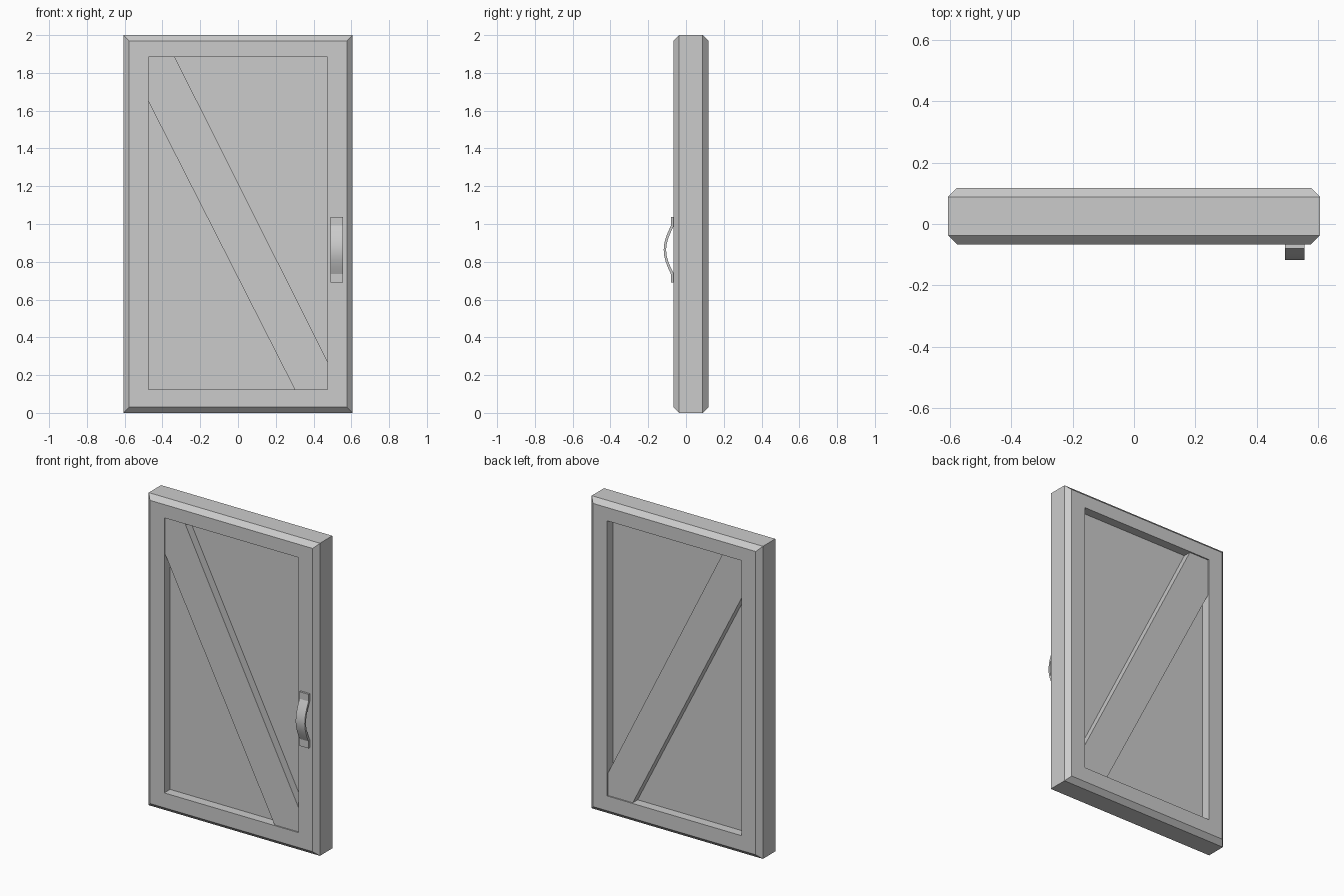
import bpy
import bmesh
import math

cube = bpy.data.objects.get("Cube")
if cube:
    bpy.data.objects.remove(cube, do_unlink=True)

grey = bpy.data.materials.new("plain_grey")
grey.use_nodes = True
grey.diffuse_color = (0.6, 0.6, 0.6, 1)
grey.node_tree.nodes["Principled BSDF"].inputs["Base Color"].default_value = (0.6, 0.6, 0.6, 1)


def finish(name, bm):
    bmesh.ops.recalc_face_normals(bm, faces=bm.faces[:])
    mesh = bpy.data.meshes.new(name)
    bm.to_mesh(mesh)
    bm.free()
    mesh.materials.append(grey)
    obj = bpy.data.objects.new(name, mesh)
    bpy.context.collection.objects.link(obj)
    return obj


def bridge(bm, a, b):
    """Join two closed rings of vertices with quads."""
    for i in range(len(a)):
        j = (i + 1) % len(a)
        bm.faces.new((a[i], a[j], b[j], b[i]))


def prism(name, outline, start, end, place):
    """Extrude a 2D outline; place(u, v, depth) gives the 3D point."""
    bm = bmesh.new()
    rings = [[bm.verts.new(place(u, v, d)) for u, v in outline] for d in (start, end)]
    bridge(bm, *rings)
    for ring in rings:
        bm.faces.new(ring)
    return finish(name, bm)


def facing_front(x, z, y):
    return (x, y, z)


HALF_W, HEIGHT = 0.606, 2.0
FRONT, BACK, CHAMFER = -0.067, 0.118, 0.03
IN_X, IN_LOW, IN_HIGH = 0.475, 0.125, 1.885

# Frame: one chamfered section carried around the rectangle
bm = bmesh.new()


def rect(y, half, low, high):
    return [bm.verts.new((x, y, z)) for x, z in
            ((-half, low), (half, low), (half, high), (-half, high))]


rings = [rect(FRONT, IN_X, IN_LOW, IN_HIGH)]
for y, c in ((FRONT, CHAMFER), (FRONT + CHAMFER, 0), (BACK - CHAMFER, 0), (BACK, CHAMFER)):
    rings.append(rect(y, HALF_W - c, c, HEIGHT - c))
rings.append(rect(BACK, IN_X, IN_LOW, IN_HIGH))
for i, ring in enumerate(rings):
    bridge(bm, ring, rings[(i + 1) % len(rings)])
finish("door_frame", bm)

# Recessed panel
prism("door_panel", [(-IN_X, IN_LOW), (IN_X, IN_LOW), (IN_X, IN_HIGH), (-IN_X, IN_HIGH)],
      -0.008, 0.06, facing_front)

# Diagonal brace, cut to fit the opening on both sides
prism("diagonal_brace",
      [(-IN_X, IN_HIGH), (-IN_X, 1.65), (0.3, IN_LOW), (IN_X, IN_LOW),
       (IN_X, 0.27), (-0.335, IN_HIGH)],
      FRONT + 0.008, BACK - 0.008, facing_front)

# Bowed strap handle with a flat tab at each end
MID, STEPS, T = 0.863, 16, 0.013
outer = [(FRONT - T, MID - 0.173)]
inner = [(FRONT, MID - 0.173)]
for i in range(STEPS + 1):
    t = -1 + 2 * i / STEPS
    bow = 0.038 * math.cos(t * math.pi / 2)
    outer.append((FRONT - T - bow, MID + t * 0.128))
    inner.append((FRONT - bow, MID + t * 0.122))
outer.append((FRONT - T, MID + 0.173))
inner.append((FRONT, MID + 0.173))
handle = prism("handle", outer + inner[::-1], 0.491, 0.555, lambda y, z, x: (x, y, z))

bpy.ops.object.select_all(action="DESELECT")
handle.select_set(True)
bpy.context.view_layer.objects.active = handle
bpy.ops.object.shade_smooth_by_angle(angle=math.radians(20))
